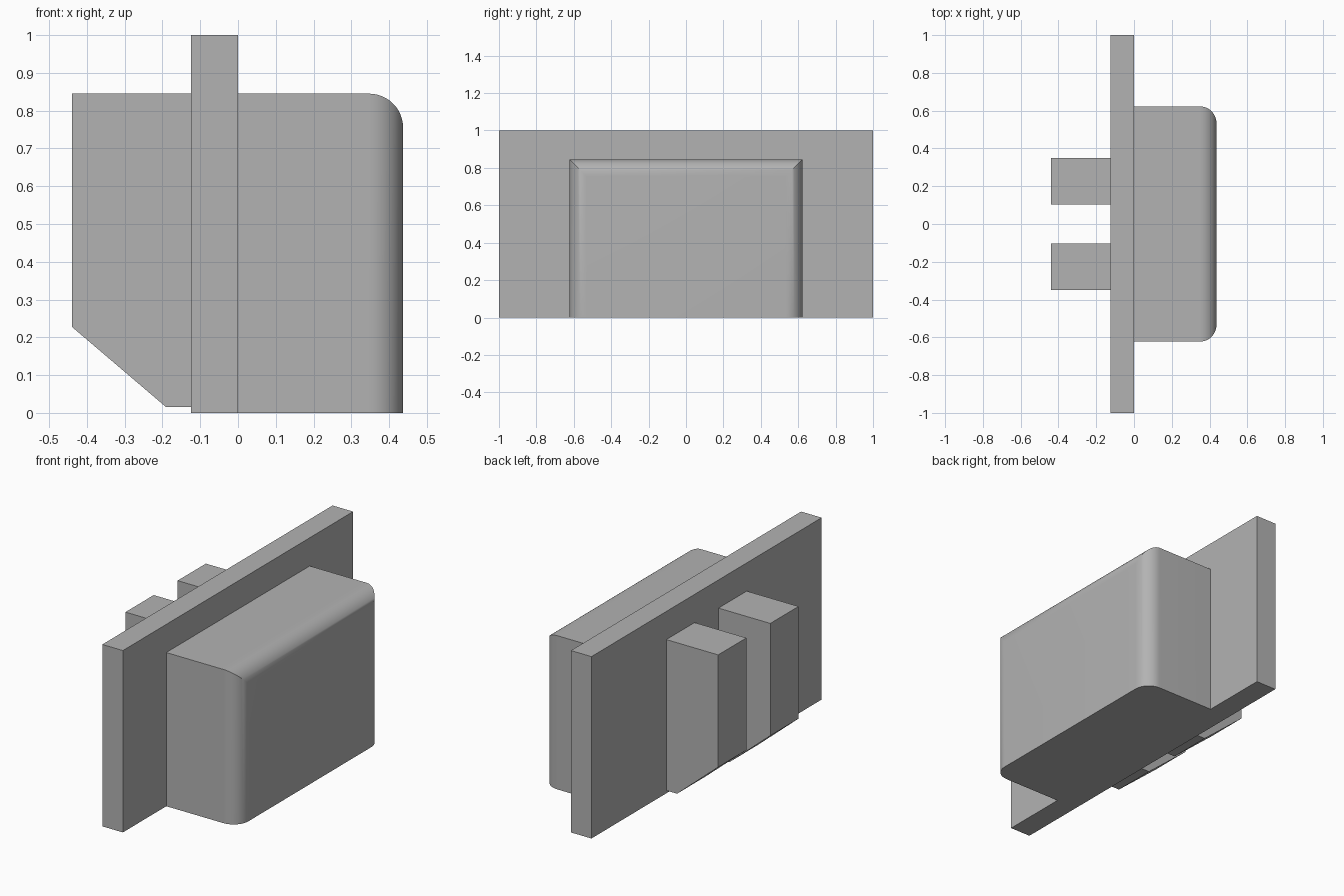
import bpy
import bmesh

if "Cube" in bpy.data.objects:
    bpy.data.objects.remove(bpy.data.objects["Cube"], do_unlink=True)

# Single grey material
grey = bpy.data.materials.new("plain grey")
grey.use_nodes = True
color = (0.45, 0.45, 0.45, 1)
grey.diffuse_color = color
grey.node_tree.nodes["Principled BSDF"].inputs["Base Color"].default_value = color


def extrude_profile(name, profile, y0, y1, round_front=0):
    """Extrude an (x, z) outline along y, optionally rounding the +x face except its base."""
    bm = bmesh.new()
    face = bm.faces.new([bm.verts.new((x, y0, z)) for x, z in profile])
    moved = bmesh.ops.extrude_face_region(bm, geom=[face])["geom"]
    for v in moved:
        if isinstance(v, bmesh.types.BMVert):
            v.co.y = y1
    bmesh.ops.recalc_face_normals(bm, faces=bm.faces)
    if round_front:
        far = max(v.co.x for v in bm.verts)
        edges = [e for e in bm.edges
                 if all(v.co.x > far - 0.001 for v in e.verts)
                 and any(v.co.z > 0.1 for v in e.verts)]
        bmesh.ops.bevel(bm, geom=edges, offset=round_front, segments=12,
                        profile=0.5, affect='EDGES')
    mesh = bpy.data.meshes.new(name)
    bm.to_mesh(mesh)
    bm.free()
    mesh.materials.append(grey)
    obj = bpy.data.objects.new(name, mesh)
    bpy.context.collection.objects.link(obj)
    return obj


def rectangle(x0, x1, top):
    return [(x0, 0), (x1, 0), (x1, top), (x0, top)]


# Upright mounting plate
extrude_profile("plate", rectangle(-0.125, 0, 1), -1, 1)

# Housing with rounded outer edges
housing = extrude_profile("housing", rectangle(0, 0.437, 0.845), -0.623, 0.623, 0.09)
bpy.context.view_layer.objects.active = housing
housing.select_set(True)
bpy.ops.object.shade_smooth_by_angle(angle=0.5)

# Pair of lugs with chamfered undersides
lug = [(-0.125, 0.015), (-0.125, 0.845), (-0.44, 0.845), (-0.44, 0.228), (-0.19, 0.015)]
for side, name in ((-1, "front_lug"), (1, "back_lug")):
    extrude_profile(name, lug, side * 0.104, side * 0.349)
